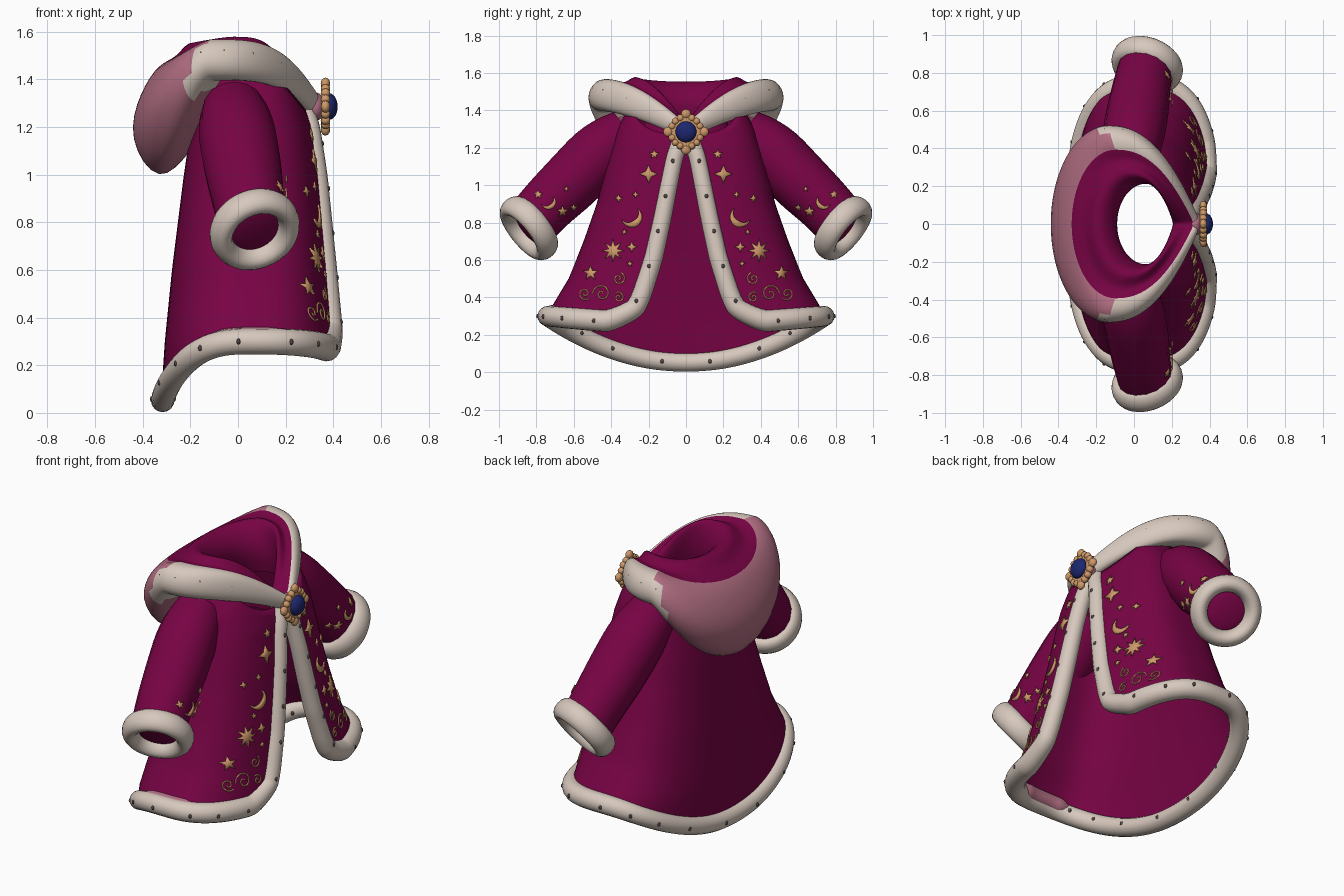
import bpy, bmesh, math
from mathutils import Vector

cube = bpy.data.objects.get("Cube")
if cube:
    bpy.data.objects.remove(cube)


def material(name, *rgb):
    m = bpy.data.materials.new(name)
    m.use_nodes = True
    m.diffuse_color = (*rgb, 1)
    bsdf = m.node_tree.nodes["Principled BSDF"]
    bsdf.inputs["Base Color"].default_value = (*rgb, 1)
    bsdf.inputs["Roughness"].default_value = 0.8
    return m


MAROON = material("maroon cloth", .185, .001, .058)
CREAM = material("cream fur", .68, .58, .51)
PINK = material("pink lining", .45, .16, .23)
GOLD = material("gold", .62, .32, .14)
BLUE = material("blue gem", .012, .02, .16)
DARK = material("dark fur spot", .08, .06, .055)


def finish(obj, name, *mats):
    obj.name = name
    for m in mats:
        obj.data.materials.append(m)
    return obj


def grid(name, rows, mats, closed=False, rule=None, thick=0, subdiv=0):
    """Skin a list of equally long point rows."""
    bm = bmesh.new()
    vs = [[bm.verts.new(p) for p in row] for row in rows]
    n = len(rows[0])
    for i in range(len(rows) - 1):
        for j in range(n if closed else n - 1):
            k = (j + 1) % n
            f = bm.faces.new((vs[i][j], vs[i][k], vs[i + 1][k], vs[i + 1][j]))
            f.smooth = True
            if rule:
                f.material_index = rule(i, f.calc_center_median())
    bmesh.ops.remove_doubles(bm, verts=bm.verts, dist=.0002)
    bmesh.ops.recalc_face_normals(bm, faces=bm.faces)
    me = bpy.data.meshes.new(name)
    bm.to_mesh(me)
    bm.free()
    obj = bpy.data.objects.new(name, me)
    bpy.context.collection.objects.link(obj)
    if thick:
        s = obj.modifiers.new("thickness", "SOLIDIFY")
        s.thickness, s.offset = thick, 0
    if subdiv:
        obj.modifiers.new("smooth", "SUBSURF").levels = subdiv
        obj.modifiers["smooth"].render_levels = subdiv
    return finish(obj, name, *mats)


def tube(name, pts, radii, mat):
    cu = bpy.data.curves.new(name, "CURVE")
    cu.dimensions = "3D"
    cu.bevel_depth, cu.bevel_resolution, cu.resolution_u = 1, 6, 4
    sp = cu.splines.new("NURBS")
    sp.points.add(len(pts) - 1)
    for q, p, r in zip(sp.points, pts, radii):
        q.co, q.radius = (*p, 1), r
    sp.order_u, sp.use_endpoint_u = 3, True
    obj = bpy.data.objects.new(name, cu)
    bpy.context.collection.objects.link(obj)
    return finish(obj, name, mat)


def ball(name, loc, scale, mat, seg=24):
    bpy.ops.mesh.primitive_uv_sphere_add(segments=seg, ring_count=seg // 2, radius=1, location=loc)
    obj = bpy.context.object
    obj.scale = scale
    bpy.ops.object.shade_smooth()
    return finish(obj, name, mat)


def flip(p):
    return Vector((p[0], -p[1], p[2]))


def lerp(table, z):
    for (a, va), (b, vb) in zip(table, table[1:]):
        if z <= b:
            return va + (vb - va) * max(0, z - a) / (b - a)
    return table[-1][1]


# Robe body: rounded cross-sections that flare downwards, open at the front
HALF = [(0, .76), (.3, .74), (.5, .62), (.7, .54), (.9, .47), (1.1, .42), (1.3, .36), (1.45, .28)]
FRONT = [(0, .42), (.3, .40), (.6, .37), (1, .33), (1.2, .30), (1.45, .22)]
BACK = [(0, -.32), (.3, -.30), (.6, -.27), (1, -.22), (1.2, -.19), (1.45, -.15)]
GAP = [(.25, .33), (.3, .29), (.4, .24), (.6, .175), (.8, .13), (1, .09), (1.15, .06), (1.25, .02)]
MID, POW = .05, 2.8


def body_point(u, v):
    zf = 1.26 - v
    a0 = math.asin((lerp(GAP, zf) / lerp(HALF, zf)) ** (POW / 2))
    a = a0 + (math.pi - a0) * u
    c, s = math.cos(a), max(0, math.sin(a))
    top = 1.44 - .17 * max(0, c) ** 2
    hem = .25 + .05 * s if c > 0 else .05 + .25 * s ** 1.4
    z = top + (hem - top) * v
    reach = lerp(FRONT if c > 0 else BACK, z) - MID
    return Vector((MID + reach * abs(c) ** (2 / POW), lerp(HALF, z) * s ** (2 / POW), z))


def body_front(y, z):
    return MID + (lerp(FRONT, z) - MID) * (1 - (y / lerp(HALF, z)) ** POW) ** (1 / POW) + .013


N = 40
rows = []
for i in range(31):
    half = [body_point(j / N, i / 30 * .99) for j in range(N + 1)]
    rows.append(half + [flip(p) for p in half[-2::-1]])
grid("robe_body", rows, [MAROON], thick=.014)

# Fur trim along both front edges and the hem
edge = [body_point(0, i / 20 * .93) for i in range(21)]
hem = [body_point(.05 + .95 * i / 30, 1) for i in range(31)]
path = edge + hem
rad = [.044 + .008 * i / 20 for i in range(21)] + [.058 - .009 * i / 30 for i in range(31)]
tube("front_and_hem_trim", path + [flip(p) for p in path[-2::-1]], rad + rad[-2::-1], CREAM)

# Pink lining showing inside the right part of the hem
inside = [Vector((p.x * .95, -p.y * .965, p.z + .014)) for p in hem[8:18]]
tube("hem_lining", inside, [.01, .035] + [.046] * 6 + [.035, .01], PINK)

# Hood and collar: rings given as front x z, side x y z, back x z
RINGS = [(.22, 1.2, .07, .23, 1.3, -.12, 1.3),
         (.2, 1.28, .07, .2, 1.43, -.06, 1.47),
         (.23, 1.34, -.02, .25, 1.62, -.2, 1.59),
         (.28, 1.32, -.06, .33, 1.53, -.25, 1.49),
         (.32, 1.33, -.1, .385, 1.57, -.33, 1.47),
         (.35, 1.32, -.13, .49, 1.57, -.41, 1.35),
         (.36, 1.28, -.14, .54, 1.46, -.47, 1.15),
         (.33, 1.23, -.12, .48, 1.38, -.33, .94),
         (.27, 1.25, -.06, .34, 1.41, -.2, 1.1)]


def ring_point(ring, t):
    xf, zf, xs, ys, zs, xb, zb = ring
    if t < 1:
        k = 1 - t
        return Vector((xs + (xf - xs) * k, ys * (1 - k ** 2.3), zs + (zf - zs) * k ** 3.5))
    c, s = math.cos((t - 1) * math.pi / 2), math.sin((t - 1) * math.pi / 2)
    return Vector((xs + (xb - xs) * s, ys * c, zs + (zb - zs) * s ** 1.3))


FUR_END = {4: -.12, 5: -.2, 6: -.21, 7: -.12}
rows = []
for ring in RINGS:
    half = [ring_point(ring, j / 24) for j in range(49)]
    rows.append(half + [flip(p) for p in half[-2:0:-1]])
grid("hood", rows, [MAROON, CREAM, PINK], closed=True, subdiv=2,
     rule=lambda i, p: 0 if i < 4 else 1 if p.x > FUR_END[i] else 2)

# Dark spots on the fur, outside and along the inside of the back hem
spots = []
for p, r in list(zip(path, rad))[3:21:4] + list(zip(path, rad))[22::4]:
    out = Vector(((p.x - MID) * 2.5, p.y, 0)).normalized()
    spots.append(p + out * (r - .003))
    if p.x < .1:
        spots.append(p - out * (r - .003))
for t in (.35, .6, .85, 1.05):
    p = ring_point(RINGS[5], t) * .6 + ring_point(RINGS[6], t) * .4
    spots.append(p - Vector((p.x, p.y, .5)).normalized() * .016)
for i, p in enumerate(spots):
    for q in (p, flip(p)):
        ball(f"fur_spot_{i}", q, (.009, .011, .013), DARK, 8)


# Gold embroidery, laid on the cloth
def sleeve_front(y, z):
    d = (y + z - 1.62) / math.sqrt(2)
    return .045 + math.sqrt(max(.001, .152 ** 2 - d * d)) + .006


def plate(name, inner, outer, surf, closed):
    for side in (1, -1):
        r = [[(surf(y, z), side * y, z) for y, z in line] for line in (inner, outer)]
        grid(name, r, [GOLD], closed=closed, thick=.008)


def star(y, z, size, points=4, surf=body_front):
    rim = []
    for i in range(points * 2):
        r = size * (.4 if i % 2 else 1)
        a = math.pi * i / points
        rim.append((y + r * math.sin(a), z + r * math.cos(a)))
    plate("gold_star", [(y, z)] * len(rim), rim, surf, True)


def moon(y, z, size, surf=body_front):
    outer, inner = [], []
    for i in range(13):
        a = math.radians(-235 + 220 * i / 12)
        w = .6 * math.sin(math.pi * i / 12)
        outer.append((y + size * math.cos(a), z + size * math.sin(a)))
        inner.append((y + size * (1 - w) * math.cos(a), z + size * (1 - w) * math.sin(a)))
    plate("gold_moon", inner, outer, surf, False)


def swirl(y, z, size, turn):
    for side in (1, -1):
        pts = []
        for i in range(25):
            a, r = turn + i * .36, size * (1 - i / 28)
            py, pz = y + r * math.cos(a), z + r * math.sin(a)
            pts.append((body_front(py, pz) - .003, side * py, pz))
        tube("gold_swirl", pts, [.004] * 25, GOLD)


for y, z, size, n in ((.17, 1.165, .028, 5), (.2, 1.06, .05, 4), (.29, .67, .03, 4),
                      (.39, .65, .06, 8), (.51, .53, .04, 5), (.36, .93, .022, 4),
                      (.27, .95, .02, 4), (.33, .75, .018, 5), (.3, .58, .018, 5)):
    star(y, z, size, n)
moon(.29, .83, .055)
for y, z, size, turn in ((.45, .42, .05, 0), (.36, .5, .035, 2), (.54, .42, .035, 4), (.36, .4, .03, 1)):
    swirl(y, z, size, turn)
for y, z, size in ((.79, .95, .025), (.66, .86, .032), (.6, .88, .02), (.64, .98, .018)):
    star(y, z, size, 5, sleeve_front)
moon(.735, .91, .04, sleeve_front)

# Sleeves, fur cuffs and the cloth inside them
for side, label in ((1, "left"), (-1, "right")):
    arm = [(-.02, .32, 1.28), (-.01, .43, 1.21), (.02, .6, 1.03), (.045, .76, .88), (.065, .84, .785)]
    tube(label + "_sleeve", [(x, y * side, z) for x, y, z in arm], [.13, .165, .165, .15, .145], MAROON)
    axis = Vector((.3, .74 * side, -.6)).normalized()
    turn = axis.to_track_quat("Z", "Y").to_euler()
    spot = Vector((.07, .84 * side, .77))
    bpy.ops.mesh.primitive_torus_add(major_radius=.148, minor_radius=.046, major_segments=40,
                                     minor_segments=16, location=spot, rotation=turn)
    bpy.context.object.scale.z = 1.4
    bpy.ops.object.shade_smooth()
    finish(bpy.context.object, label + "_cuff", CREAM)
    ball(label + "_cuff_lining", spot - axis * .015, (.125, .125, .035), MAROON).rotation_euler = turn

# Clasp: backing, scalloped gold mount and gem
CZ = 1.285
ball("clasp_backing", (.325, 0, CZ), (.04, .06, .06), PINK)
bpy.ops.mesh.primitive_cylinder_add(vertices=32, radius=.085, depth=.03, location=(.363, 0, CZ),
                                    rotation=(0, math.pi / 2, 0))
bpy.ops.object.shade_smooth_by_angle()
finish(bpy.context.object, "clasp_disc", GOLD)
for i in range(16):
    a = i * math.pi / 8
    r, size = (.096, .026) if i % 4 == 0 else (.08, .02)
    ball("clasp_bead", (.367, r * math.sin(a), CZ + r * math.cos(a)), (.02, size, size), GOLD, 12)
ball("clasp_gem", (.382, 0, CZ), (.036, .056, .056), BLUE)
